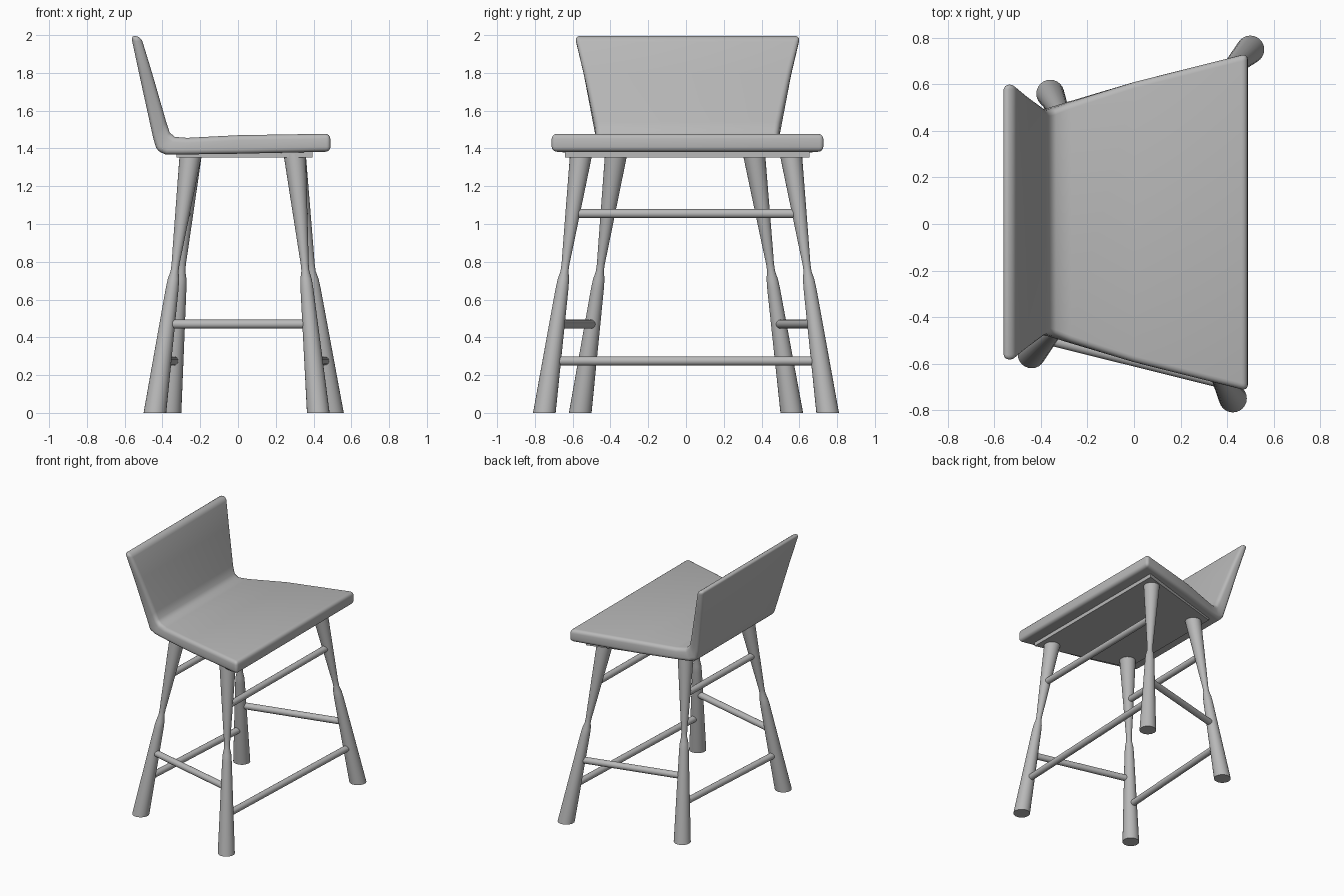
import bpy, bmesh, math
from mathutils import Vector

old = bpy.data.objects.get("Cube")
if old:
    bpy.data.objects.remove(old, do_unlink=True)

GREY = (0.48, 0.48, 0.48, 1)
mat = bpy.data.materials.new("plain grey")
mat.use_nodes = True
mat.diffuse_color = GREY
mat.node_tree.nodes["Principled BSDF"].inputs["Base Color"].default_value = GREY
mat.node_tree.nodes["Principled BSDF"].inputs["Roughness"].default_value = 0.8


def loft(name, rings, bevel=0, smooth=35):
    """Skin a row of closed rings, cap both ends and shade."""
    bm = bmesh.new()
    rows = [[bm.verts.new(p) for p in ring] for ring in rings]
    n = len(rows[0])
    for a, b in zip(rows, rows[1:]):
        for i in range(n):
            j = (i + 1) % n
            bm.faces.new((a[i], a[j], b[j], b[i]))
    bm.faces.new(rows[0])
    bm.faces.new(rows[-1])
    bmesh.ops.recalc_face_normals(bm, faces=bm.faces)
    mesh = bpy.data.meshes.new(name)
    bm.to_mesh(mesh)
    bm.free()
    mesh.materials.append(mat)
    obj = bpy.data.objects.new(name, mesh)
    bpy.context.collection.objects.link(obj)
    bpy.ops.object.select_all(action='DESELECT')
    obj.select_set(True)
    bpy.context.view_layer.objects.active = obj
    if bevel:
        mod = obj.modifiers.new("soft edge", 'BEVEL')
        mod.width = bevel
        mod.segments = 4
        mod.limit_method = 'ANGLE'
        mod.angle_limit = math.radians(50)
        bpy.ops.object.modifier_apply(modifier=mod.name)
    bpy.ops.object.shade_smooth_by_angle(angle=math.radians(smooth))
    return obj


def circle(center, r, u, v, n=24):
    steps = [2 * math.pi * i / n for i in range(n)]
    return [center + r * (math.cos(t) * u + math.sin(t) * v) for t in steps]


# Seat and backrest: one bent shell, (under x, z), (upper x, z), half width
MID_Y = 0.008
stations = [
    ((0.49, 1.383), (0.488, 1.478), 0.725),
    ((0.0, 1.372), (0.0, 1.47), 0.602),
    ((-0.30, 1.368), (-0.27, 1.456), 0.515),
    ((-0.385, 1.369), (-0.335, 1.461), 0.49),
    ((-0.43, 1.388), (-0.362, 1.485), 0.483),
    ((-0.45, 1.46), (-0.38, 1.54), 0.49),
    ((-0.52, 1.78), (-0.455, 1.80), 0.548),
    ((-0.567, 2.0), (-0.513, 1.99), 0.597),
]
shell = []
for (ux, uz), (tx, tz), w in stations:
    shell.append([(ux, MID_Y - w, uz), (ux, MID_Y + w, uz),
                  (tx, MID_Y + w, tz), (tx, MID_Y - w, tz)])
loft("seat_and_backrest", shell, bevel=0.026, smooth=50)

# Mounting board under the seat
board = [(0.395, -0.64), (0.395, 0.655), (-0.325, 0.45), (-0.325, -0.44)]
loft("seat_board", [[(x, y, z) for x, y in board] for z in (1.352, 1.39)])

# Legs: splayed, with a turned waist; (top x, y), (foot x, y)
legs = {
    "front_left": ((0.30, 0.555), (0.50, 0.75)),
    "front_right": ((0.30, -0.555), (0.425, -0.75)),
    "back_left": ((-0.25, 0.36), (-0.36, 0.56)),
    "back_right": ((-0.25, -0.37), (-0.44, -0.56)),
}
TOP_Z = 1.37
leg_profile = [(0, 0.06), (0.66, 0.034), (0.71, 0.03), (0.75, 0.021),
               (0.79, 0.021), (0.86, 0.026), (TOP_Z, 0.059)]


def leg_point(leg, z):
    (tx, ty), (fx, fy) = legs[leg]
    return Vector((fx, fy, 0)).lerp(Vector((tx, ty, TOP_Z)), z / TOP_Z)


X, Y, Z = Vector((1, 0, 0)), Vector((0, 1, 0)), Vector((0, 0, 1))
for leg in legs:
    loft(leg + "_leg", [circle(leg_point(leg, z), r, X, Y)
                        for z, r in leg_profile])


# Stretchers between pairs of legs
def stretcher(name, leg_a, leg_b, z, r=0.024):
    a, b = leg_point(leg_a, z), leg_point(leg_b, z)
    side = (b - a).cross(Z).normalized()
    loft(name, [circle(p, r, side, Z, 16) for p in (a, b)])


for end in ("front", "back"):
    for label, z in (("upper", 1.055), ("lower", 0.275)):
        stretcher(f"{end}_{label}_stretcher", end + "_left", end + "_right", z)
for side in ("left", "right"):
    stretcher(f"{side}_stretcher", "front_" + side, "back_" + side, 0.47)
